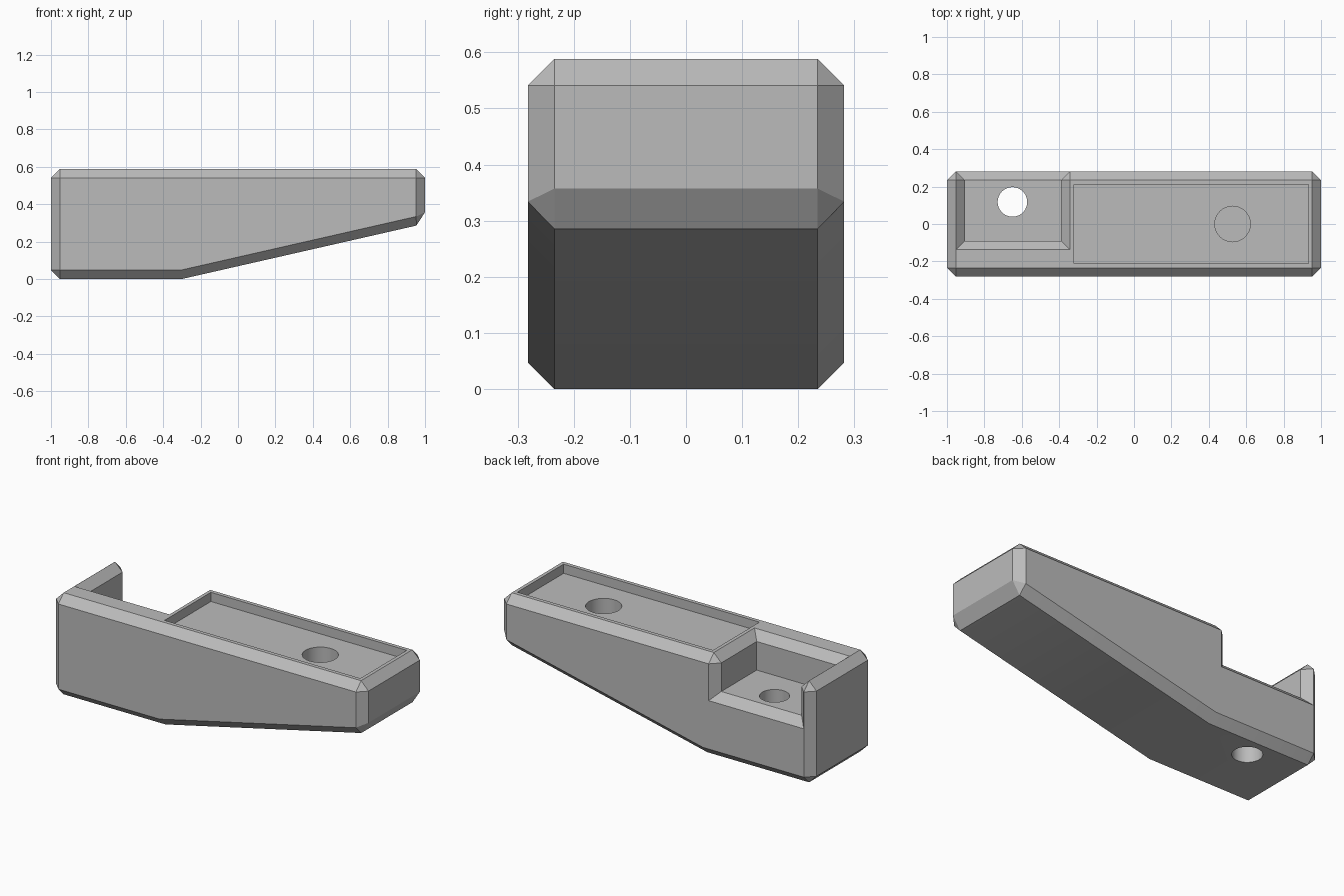
import bpy
import bmesh
from mathutils import Matrix

if "Cube" in bpy.data.objects:
    bpy.data.objects.remove(bpy.data.objects["Cube"], do_unlink=True)

TOP, HALF_Y, CHAMFER = 0.588, 0.282, 0.0475
FLOOR = 0.375       # notch floor height
RECESS = 0.535      # tray floor height

grey = bpy.data.materials.new("plain grey")
grey.use_nodes = True
grey.diffuse_color = (0.5, 0.5, 0.5, 1)
grey.node_tree.nodes["Principled BSDF"].inputs["Base Color"].default_value = (0.5, 0.5, 0.5, 1)


def make_object(name, bm):
    bmesh.ops.recalc_face_normals(bm, faces=bm.faces[:])
    mesh = bpy.data.meshes.new(name)
    bm.to_mesh(mesh)
    bm.free()
    mesh.materials.append(grey)
    obj = bpy.data.objects.new(name, mesh)
    bpy.context.collection.objects.link(obj)
    return obj


def box(name, low, high):
    bm = bmesh.new()
    bmesh.ops.create_cube(bm, size=1)
    for v in bm.verts:
        v.co = [lo if c < 0 else hi for c, lo, hi in zip(v.co, low, high)]
    return make_object(name, bm)


def cylinder(name, x, y, radius, low, high):
    bm = bmesh.new()
    bmesh.ops.create_cone(bm, cap_ends=True, segments=48, radius1=radius, radius2=radius,
                          depth=high - low,
                          matrix=Matrix.Translation((x, y, (low + high) / 2)))
    return make_object(name, bm)


def cut(body, cutter):
    mod = body.modifiers.new("cut", "BOOLEAN")
    mod.operation = "DIFFERENCE"
    mod.solver = "EXACT"
    mod.object = cutter
    bpy.context.view_layer.objects.active = body
    bpy.ops.object.modifier_apply(modifier=mod.name)
    bpy.data.objects.remove(cutter, do_unlink=True)


# Body: side profile extruded across the width
bm = bmesh.new()
profile = [(-1, 0), (-0.3, 0), (1, 0.296), (1, TOP), (-1, TOP)]
side = bm.faces.new([bm.verts.new((x, -HALF_Y, z)) for x, z in profile])
extruded = bmesh.ops.extrude_face_region(bm, geom=[side])["geom"]
bmesh.ops.translate(bm, vec=(0, 2 * HALF_Y, 0),
                    verts=[g for g in extruded if isinstance(g, bmesh.types.BMVert)])
body = make_object("tapered_block", bm)

# Corner notch, open at the top and back
cut(body, box("notch_cutter", (-0.904, -0.09, FLOOR), (-0.39, 0.5, 1)))

# Chamfer the sharp outward edges
bm = bmesh.new()
bm.from_mesh(body.data)
bmesh.ops.remove_doubles(bm, verts=bm.verts[:], dist=0.0001)
bmesh.ops.dissolve_limit(bm, angle_limit=0.01, verts=bm.verts[:], edges=bm.edges[:])
sharp = [e for e in bm.edges if e.is_convex and e.calc_face_angle(0) > 0.5]
bmesh.ops.bevel(bm, geom=sharp, offset=CHAMFER, offset_type="OFFSET", segments=1,
                profile=0.5, affect="EDGES", clamp_overlap=False)
# Steeper chamfer under the nose
for v in bm.verts:
    if v.co.x > 0.99 and v.co.z < 0.4:
        v.co.z = 0.357
bm.to_mesh(body.data)
bm.free()

# Shallow tray, blind socket and through hole
cut(body, box("tray_cutter", (-0.322, -0.212, RECESS), (0.932, 0.212, 1)))
cut(body, cylinder("socket_cutter", 0.527, 0, 0.095, 0.32, 1))
cut(body, cylinder("through_hole_cutter", -0.65, 0.118, 0.079, -0.2, 0.9))

# Smooth hole walls, crisp edges elsewhere
bpy.ops.object.select_all(action="DESELECT")
body.select_set(True)
bpy.context.view_layer.objects.active = body
bpy.ops.object.shade_smooth_by_angle(angle=0.4)
body.data.materials.clear()
body.data.materials.append(grey)
for face in body.data.polygons:
    face.material_index = 0
